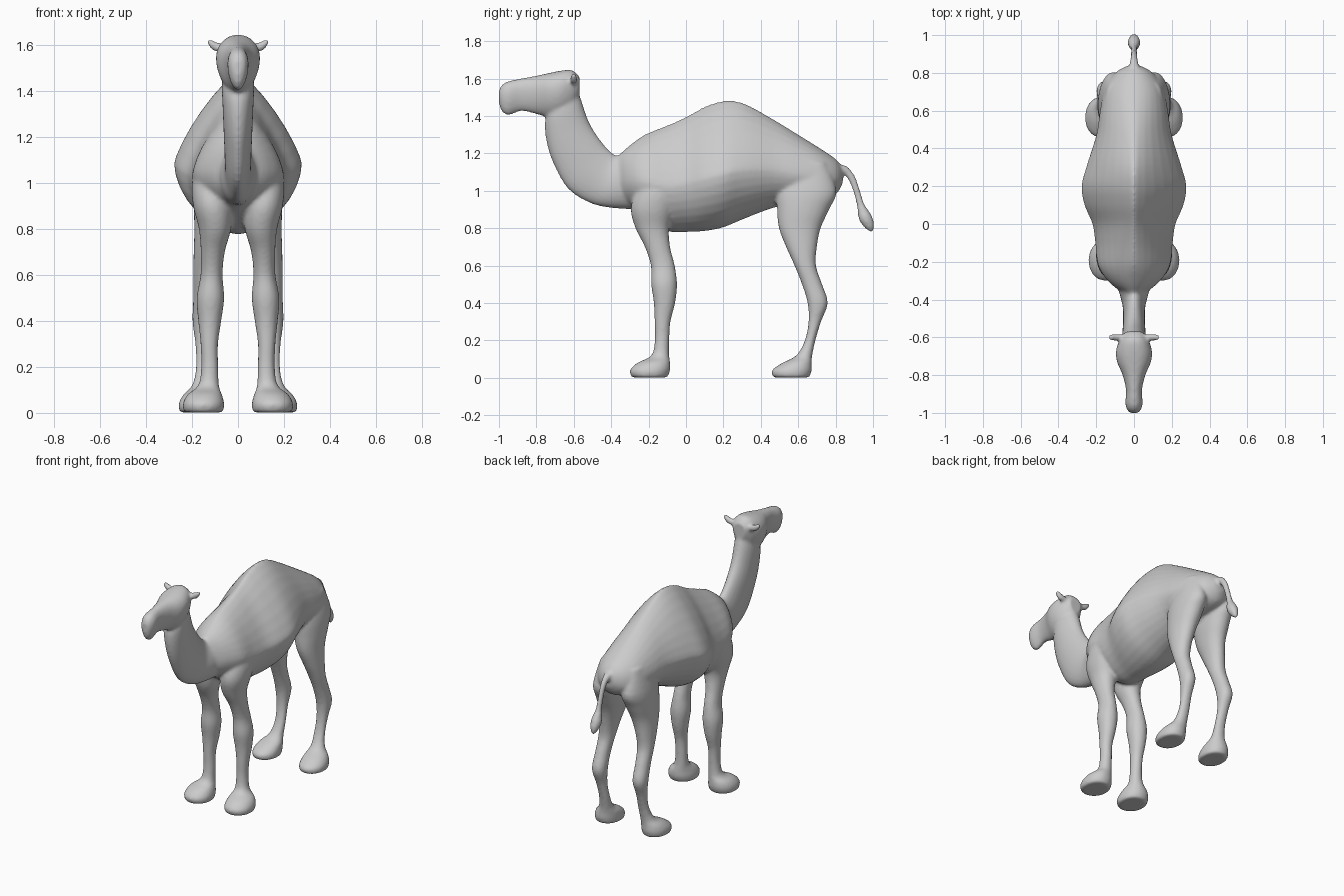
import bpy, bmesh, math
from mathutils import Vector

hide = bpy.data.materials.new("light_grey_hide")
hide.diffuse_color = (0.6, 0.6, 0.6, 1)
parts = []


def spline(a, b, c, d, t):
    """Catmull-Rom blend of four rows of numbers."""
    return [0.5 * (2 * q + (r - p) * t + (2 * p - 5 * q + 4 * r - s) * t * t
                   + (3 * q - p - 3 * r + s) * t ** 3) for p, q, r, s in zip(a, b, c, d)]


def loft(name, rows, steps=4, sides=32):
    """Rows: (y0, z0, y1, z1, centre x, half width, widest fraction, power lower, power upper).
    Each ring spans from point 0 to point 1 in the side plane, and sideways along x."""
    ext = [rows[0]] + rows + [rows[-1]]
    fine = [spline(*ext[i:i + 4], k / steps) for i in range(len(rows) - 1) for k in range(steps)]
    fine.append(rows[-1])
    bm = bmesh.new()
    rings = []
    for y0, z0, y1, z1, x, w, f, n0, n1 in fine:
        a, b = Vector((x, y0, z0)), Vector((x, y1, z1))
        ring = []
        for i in range(sides):
            t = 2 * math.pi * i / sides
            c, s = math.cos(t), math.sin(t)
            n = n1 if s > 0 else n0
            u = math.copysign(abs(c) ** (2 / n), c)
            v = abs(s) ** (2 / n)
            h = f + (1 - f) * v if s > 0 else f - f * v
            p = a.lerp(b, h)
            p.x += u * w
            ring.append(bm.verts.new(p))
        rings.append(ring)
    for r0, r1 in zip(rings, rings[1:]):
        for i in range(sides):
            j = (i + 1) % sides
            bm.faces.new((r0[i], r0[j], r1[j], r1[i]))
    bm.faces.new(rings[0])
    bm.faces.new(rings[-1])
    bmesh.ops.recalc_face_normals(bm, faces=bm.faces)
    me = bpy.data.meshes.new(name)
    bm.to_mesh(me)
    bm.free()
    me.materials.append(hide)
    ob = bpy.data.objects.new(name, me)
    bpy.context.collection.objects.link(ob)
    parts.append(ob)
    return ob


# Trunk with single hump: y, bottom, top, half width, upper power
trunk = [(-.37, .96, 1.18, .05, 2), (-.31, .92, 1.235, .13, 1.8), (-.22, .86, 1.30, .19, 1.5),
         (-.1, .785, 1.35, .205, 1.4), (0, .78, 1.395, .22, 1.3), (.1, .785, 1.45, .262, 1.25),
         (.2, .805, 1.48, .278, 1.25), (.31, .85, 1.468, .25, 1.3), (.47, .91, 1.38, .2, 1.5),
         (.6, .93, 1.30, .18, 1.7), (.72, .95, 1.225, .155, 1.9), (.8, .98, 1.17, .1, 2),
         (.838, 1.04, 1.12, .035, 2)]
loft("trunk", [(y, b, y, t, 0, w, .42, 1.8, n) for y, b, t, w, n in trunk])

# Curved neck: front point, back point, half width
neck = [(-.74, 1.42, -.60, 1.60, .06), (-.755, 1.36, -.565, 1.50, .07),
        (-.745, 1.26, -.52, 1.37, .066), (-.71, 1.15, -.465, 1.28, .062),
        (-.63, 1.01, -.405, 1.21, .058), (-.50, .93, -.36, 1.185, .06),
        (-.36, .905, -.30, 1.20, .085), (-.2, .90, -.2, 1.2, .1)]
loft("neck", [(a, b, c, d, 0, w, .5, 2, 2) for a, b, c, d, w in neck])

# Head and muzzle: y, bottom, top, half width
head = [(-1.0, 1.465, 1.535, .02), (-.985, 1.425, 1.565, .035), (-.95, 1.404, 1.585, .046),
        (-.88, 1.425, 1.60, .042), (-.8, 1.41, 1.615, .06), (-.73, 1.39, 1.63, .09),
        (-.67, 1.39, 1.642, .095), (-.61, 1.42, 1.645, .075), (-.57, 1.5, 1.61, .045)]
loft("head", [(y, b, y, t, 0, w, .62, 1.8, 2.2) for y, b, t, w in head])

# Tail with tuft: y, z, radius
tail = [(.79, 1.13, .03), (.84, 1.12, .023), (.885, 1.07, .019), (.915, .99, .017),
        (.935, .92, .02), (.957, .86, .033), (.98, .815, .026), (.995, .78, .008)]
loft("tail", [(y - r, z - r * .4, y + r, z + r * .4, 0, r, .5, 2, 2) for y, z, r in tail])

# Legs: z, front y, back y, centre x, half width
front_leg = [(1.12, -.22, -.04, .11, .06), (1.0, -.27, -.03, .115, .085), (.9, -.295, -.06, .11, .085),
             (.8, -.27, -.09, .10, .07), (.7, -.22, -.085, .11, .052), (.6, -.188, -.06, .115, .048),
             (.5, -.186, -.048, .12, .06), (.4, -.172, -.058, .123, .05), (.3, -.168, -.083, .125, .038),
             (.2, -.167, -.09, .123, .037), (.12, -.185, -.09, .128, .045),
             (.08, -.26, -.085, .145, .075), (.04, -.30, -.085, .15, .09), (.002, -.29, -.1, .15, .085)]
rear_leg = [(1.15, .55, .75, .10, .05), (1.0, .49, .805, .105, .08), (.9, .487, .765, .11, .082),
            (.8, .497, .72, .12, .07), (.7, .535, .70, .135, .058), (.6, .58, .695, .145, .05),
            (.5, .62, .728, .15, .045), (.4, .65, .758, .152, .046), (.3, .655, .722, .15, .036),
            (.2, .635, .692, .147, .036), (.12, .59, .675, .155, .045),
            (.08, .515, .672, .168, .07), (.04, .46, .672, .175, .083), (.002, .465, .66, .175, .08)]
for side, label in ((1, "right"), (-1, "left")):
    for kind, rows in (("front_leg", front_leg), ("rear_leg", rear_leg)):
        loft(kind + "_" + label,
             [(a, z, b, z, side * x, w, .5, 2.1, 2.1) for z, a, b, x, w in rows])
    # Ears: x, z, radius
    ear = [(.05, 1.585, .018), (.08, 1.59, .02), (.105, 1.598, .022), (.125, 1.612, .017), (.135, 1.62, .006)]
    ob = loft("ear_" + label, [(x, z - r, x, z + r, 0, r * .9, .5, 2, 2) for x, z, r in ear], 3, 16)
    for v in ob.data.vertices:      # turn the ear sideways
        x, y, z = v.co
        v.co = (side * y, -.6 + x, z)
    if side > 0:
        ob.data.flip_normals()

# Fuse all parts into one smooth skin
bpy.ops.object.select_all(action='DESELECT')
for ob in parts:
    ob.select_set(True)
bpy.context.view_layer.objects.active = parts[0]
bpy.ops.object.join()
body = bpy.context.view_layer.objects.active
body.name = "camel_skin"
fuse = body.modifiers.new("fuse", 'REMESH')
fuse.mode = 'VOXEL'
fuse.voxel_size = 0.01
fuse.use_smooth_shade = True
soften = body.modifiers.new("soften", 'SMOOTH')
soften.factor = 0.5
soften.iterations = 5
